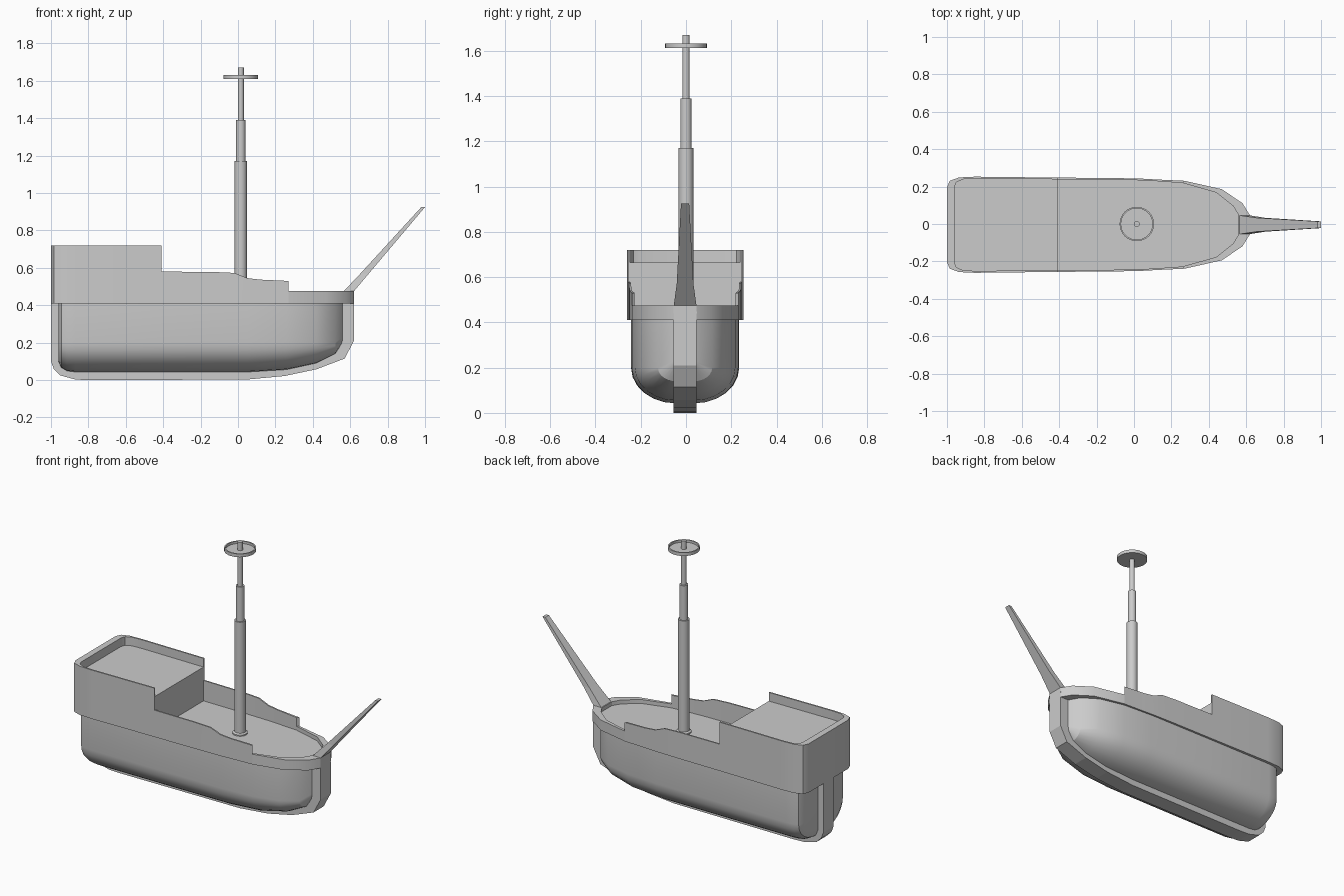
import bpy, bmesh, math

if "Cube" in bpy.data.objects:
    bpy.data.objects.remove(bpy.data.objects["Cube"])

YC = -0.004   # hull centre line
RIM = 0.41    # where the lower hull meets the upper works


def make(name, verts, faces, smooth=None):
    me = bpy.data.meshes.new(name)
    me.from_pydata(verts, [], faces)
    bm = bmesh.new()
    bm.from_mesh(me)
    bmesh.ops.remove_doubles(bm, verts=bm.verts, dist=1e-5)
    bmesh.ops.recalc_face_normals(bm, faces=bm.faces)
    bm.to_mesh(me)
    bm.free()
    ob = bpy.data.objects.new(name, me)
    bpy.context.collection.objects.link(ob)
    if smooth:
        bpy.ops.object.select_all(action='DESELECT')
        ob.select_set(True)
        bpy.context.view_layer.objects.active = ob
        bpy.ops.object.shade_smooth_by_angle(angle=math.radians(smooth))
    return ob


def loft(name, rings, closed=True, caps=True, smooth=None):
    """Skin a list of equal-length rings."""
    n = len(rings[0])
    verts = [v for r in rings for v in r]
    faces = []
    for i in range(len(rings) - 1):
        for j in range(n if closed else n - 1):
            k = (j + 1) % n
            faces.append((i * n + j, i * n + k, (i + 1) * n + k, (i + 1) * n + j))
    if caps:
        faces += [tuple(range(n)), tuple(range(len(verts) - n, len(verts)))]
    return make(name, verts, faces, smooth)


def prism(name, outline, z0, z1):
    return loft(name, [[(x, y + YC, z) for x, y in outline] for z in (z0, z1)])


def lathe(name, profile, x, n=24):
    """Revolve (radius, z) points about a vertical axis at x."""
    rings = [[(x + r * math.cos(2 * math.pi * i / n), r * math.sin(2 * math.pi * i / n), z)
              for i in range(n)] for r, z in profile]
    return loft(name, rings, smooth=30)


# Lower hull: stations of x, half width, bottom height
stations = [(-.96, .19, .10), (-.945, .222, .066), (-.915, .234, .048), (-.87, .239, .042),
            (-.4, .238, .042), (.05, .235, .042), (.26, .222, .055), (.42, .185, .09),
            (.52, .12, .14), (.56, .05, .20)]
rings = []
for x, w, b in stations:
    top = max(.2, b + .03)
    half = [(w, RIM)]
    for i in range(7):
        a = math.pi / 2 * i / 6
        half.append((.04 + (w - .04) * math.cos(a), top - (top - b) * math.sin(a)))
    section = half + [(-y, z) for y, z in reversed(half)]
    rings.append([(x, y + YC, z) for y, z in section])
loft("lower_hull", rings, smooth=28)

# Keel: side profile given real width
keel = [(-1, RIM), (-1, .10), (-.985, .06), (-.95, .025), (-.87, .003), (-.8, 0), (.05, .003),
        (.25, .022), (.42, .058), (.57, .115), (.62, .21), (.62, RIM),
        (.55, RIM), (.55, .2), (.5, .16), (.2, .1), (-.85, .1), (-.92, .14), (-.92, RIM)]
loft("keel", [[(x, y + YC, z) for x, z in keel] for y in (-.051, .051)])

# Bulwark: outer x, y, inner x, y, rail height, from stern to bow on one side
side = [(-1, .2, -.96, .2, .72), (-.985, .235, -.95, .227, .72), (-.935, .253, -.915, .243, .72),
        (-.85, .257, -.85, .247, .72), (-.41, .252, -.41, .243, .72), (-.41, .252, -.41, .243, .58),
        (-.13, .25, -.13, .241, .578), (-.02, .248, -.02, .239, .573), (.05, .246, .05, .237, .545),
        (.12, .242, .12, .233, .537), (.27, .235, .26, .223, .53), (.27, .235, .26, .223, .475),
        (.47, .19, .44, .172, .475), (.58, .115, .53, .1, .475), (.62, .05, .56, .05, .475)]
loop = side + [(a, -b, c, -d, z) for a, b, c, d, z in reversed(side)]
verts, faces = [], []
for xo, yo, xi, yi, zt in loop:
    verts += [(xo, yo + YC, RIM), (xo, yo + YC, zt), (xi, yi + YC, zt), (xi, yi + YC, RIM)]
n = len(loop)
for i in range(n):
    k = (i + 1) % n
    step = loop[i][:2] == loop[k][:2]
    for j in ((1,) if step else (0, 1, 2, 3)):
        faces.append((i * 4 + j, i * 4 + j + 1 if j < 3 else i * 4,
                      k * 4 + j + 1 if j < 3 else k * 4, k * 4 + j))
make("bulwark", verts, faces, smooth=25)

# Decks fill the inside of the bulwark
inner = [(p[2], p[3]) for p in side]


def both_sides(pts):
    return pts + [(x, -y) for x, y in reversed(pts)]


prism("main_deck", both_sides(inner[5:11] + inner[12:]), RIM, .45)
prism("stern_cabin", both_sides(inner[:5]), RIM, .665)

# Bowsprit: tapering spar, lower and upper edge x, z, half width
spar = [(.562, .62, .44, .052), (.565, .62, .475, .05), (.655, .70, .57, .037),
        (.98, 1.0, .925, .018)]
loft("bowsprit", [[(a, -w + YC, z), (b, -w + YC, z), (b, w + YC, z), (a, w + YC, z)]
                  for a, b, z, w in spar])

# Mast in three steps with a foot collar
lathe("mast", [(.044, .445), (.044, .458), (.033, .464), (.033, 1.17), (.025, 1.17),
               (.025, 1.39), (.016, 1.39), (.016, 1.67)], .015)

# Lookout dish
lathe("lookout", [(.092, 1.611), (.092, 1.632), (.084, 1.632), (.084, 1.617)], .015, 32)
